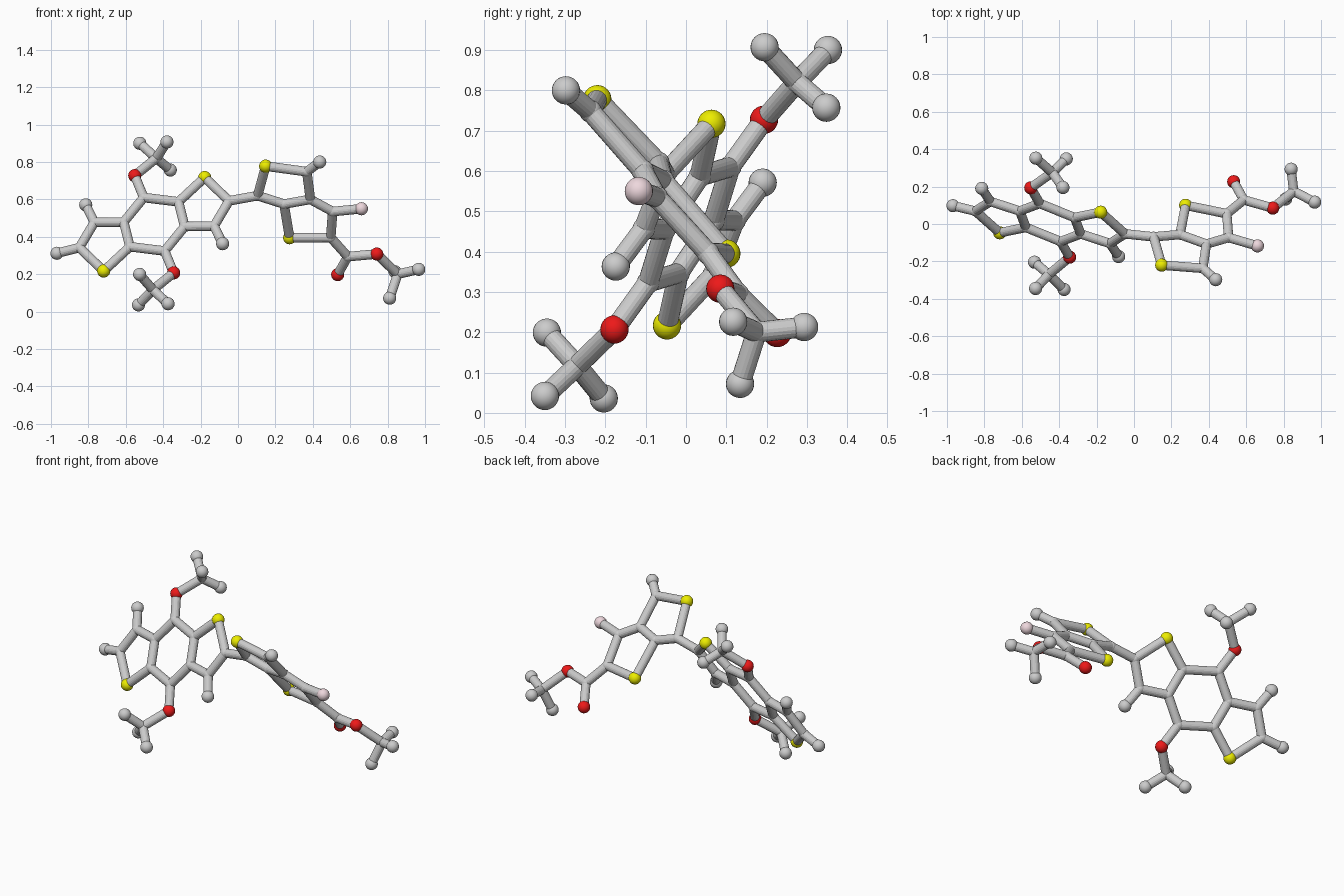
import bpy, bmesh
from mathutils import Vector

if "Cube" in bpy.data.objects:
    bpy.data.objects.remove(bpy.data.objects["Cube"])

ATOM_R, JOINT_R, BOND_R = 0.035, 0.028, 0.0255


def material(name, rgb):
    m = bpy.data.materials.new(name)
    m.diffuse_color = (*rgb, 1)
    m.use_nodes = True
    m.node_tree.nodes["Principled BSDF"].inputs["Base Color"].default_value = m.diffuse_color
    return m


MATS = {"sulfur": material("yellow", (0.85, 0.85, 0.0)),
        "oxygen": material("red", (0.85, 0.01, 0.01)),
        "fluorine": material("pale_pink", (0.85, 0.68, 0.72))}


def add_object(name, bm, smooth):
    mesh = bpy.data.meshes.new(name)
    for f in bm.faces:
        f.smooth = smooth
    bm.to_mesh(mesh)
    bm.free()
    ob = bpy.data.objects.new(name, mesh)
    bpy.context.collection.objects.link(ob)
    return ob


def ball(kind, pos, r):
    bm = bmesh.new()
    bmesh.ops.create_uvsphere(bm, u_segments=24, v_segments=16, radius=r)
    ob = add_object(kind + "_ball", bm, True)
    ob.location = pos
    if kind in MATS:
        ob.data.materials.append(MATS[kind])


def bond(a, b):
    d = b - a
    bm = bmesh.new()
    bmesh.ops.create_cone(bm, cap_ends=True, segments=18, radius1=BOND_R,
                          radius2=BOND_R, depth=d.length)
    ob = add_object("bond", bm, False)
    ob.location = (a + b) / 2
    ob.rotation_mode = 'QUATERNION'
    ob.rotation_quaternion = d.to_track_quat('Z', 'Y')


atoms, links = {}, []


def put(key, pos, kind="joint"):
    atoms[key] = (Vector(pos), kind)


def chain(*keys):
    links.extend(zip(keys, keys[1:]))


# left fused three-ring core: flat, point-symmetric about its centre
HALF = {"S": (0.27, 0.25, "sulfur"), "Ca": (0.40, 0.125, "joint"),
        "Cb": (0.32, -0.010, "joint"), "Hb": (0.366, -0.104, "end"),
        "Cc": (0.163, -0.012, "joint"), "Cd": (0.130, 0.120, "joint"),
        "Ce": (-0.056, 0.143, "joint"), "O": (-0.104, 0.26, "oxygen")}
for side, s in (("r", 1), ("l", -1)):
    for k, (dx, dz, kind) in HALF.items():
        dx, dz = s * dx, s * dz
        put(k + side, (-0.448 + dx, 0.008 - 0.333 * dx + 0.58 * dz, 0.467 + dz), kind)
    chain("Cd" + side, "S" + side, "Ca" + side, "Cb" + side, "Cc" + side, "Cd" + side, "Ce" + side, "O" + side)
    chain("Cb" + side, "Hb" + side)
chain("Cer", "Ccl")
chain("Cel", "Ccr")
put("Hal", (-0.968, 0.098, 0.312), "end")
chain("Cal", "Hal")

# right fused two-ring core: flat
RIGHT = {"A": (0.105, 0.62, "joint"), "S3": (0.148, 0.778, "sulfur"),
         "B": (0.368, 0.748, "joint"), "HB": (0.437, 0.80, "end"),
         "C": (0.387, 0.60, "joint"), "D": (0.246, 0.575, "joint"),
         "S4": (0.276, 0.395, "sulfur"), "E": (0.496, 0.396, "joint"),
         "F": (0.506, 0.535, "joint"), "Fl": (0.66, 0.55, "fluorine"),
         "G": (0.587, 0.294, "joint"), "O3": (0.533, 0.198, "oxygen"),
         "O4": (0.742, 0.308, "oxygen")}
for k, (x, z, kind) in RIGHT.items():
    put(k, (x, -0.22 - 0.2008 * (x - 0.148) - 0.9027 * (z - 0.778), z), kind)
chain("A", "S3", "B", "C", "D", "A", "Car")
chain("D", "S4", "E", "F", "C")
chain("B", "HB")
chain("F", "Fl")
chain("E", "G", "O3")
chain("G", "O4")

# three-pronged end groups hanging on oxygens
PRONGS = {"Or": ((-0.437, 0.275, 0.82), (-0.525, 0.352, 0.90), (-0.38, 0.195, 0.907), (-0.362, 0.348, 0.757)),
          "Ol": ((-0.455, -0.27, 0.117), (-0.374, -0.35, 0.042), (-0.526, -0.345, 0.199), (-0.532, -0.204, 0.036)),
          "O4": ((0.854, 0.175, 0.20), (0.966, 0.117, 0.226), (0.84, 0.293, 0.213), (0.811, 0.134, 0.072))}
for root, (centre, *tips) in PRONGS.items():
    put(root + "m", centre)
    chain(root, root + "m")
    for i, t in enumerate(tips):
        put(root + str(i), t, "end")
        chain(root + "m", root + str(i))

for pos, kind in atoms.values():
    ball(kind, pos, JOINT_R if kind == "joint" else ATOM_R)
for a, b in links:
    bond(atoms[a][0], atoms[b][0])
